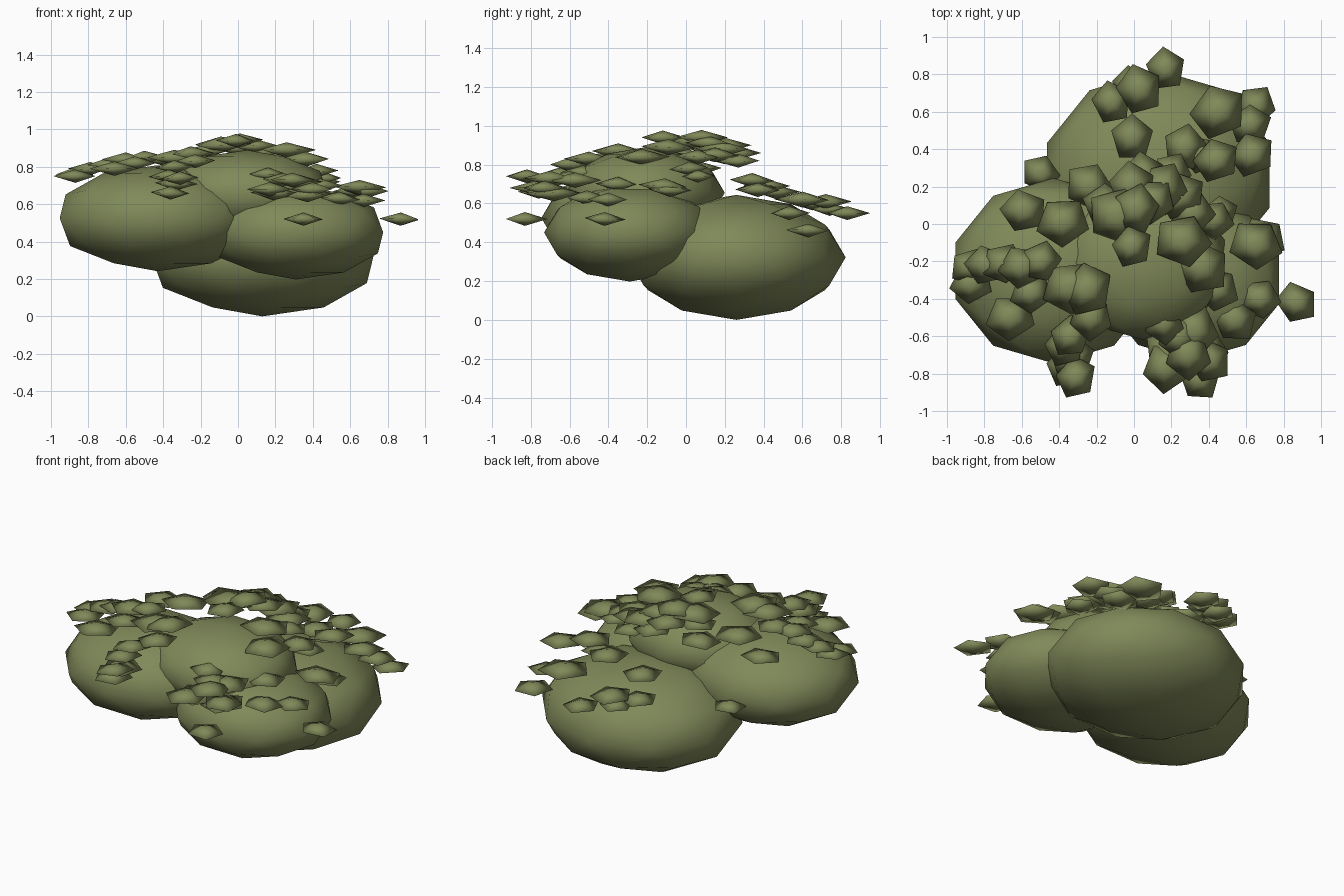
import bpy
import bmesh
import math
import random
from mathutils import Matrix, Vector

random.seed(4)

default_cube = bpy.data.objects.get("Cube")
if default_cube:
    bpy.data.objects.remove(default_cube, do_unlink=True)

# One olive green for the whole bush
olive_green = bpy.data.materials.new("olive_green")
olive_green.use_nodes = True
colour = (0.215, 0.25, 0.1, 1)
olive_green.diffuse_color = colour
olive_green.node_tree.nodes["Principled BSDF"].inputs["Base Color"].default_value = colour


def add_object(name, bm):
    """Turn a bmesh into a smooth shaded, coloured object."""
    bmesh.ops.recalc_face_normals(bm, faces=bm.faces)
    for face in bm.faces:
        face.smooth = True
    mesh = bpy.data.meshes.new(name)
    bm.to_mesh(mesh)
    bm.free()
    mesh.materials.append(olive_green)
    obj = bpy.data.objects.new(name, mesh)
    bpy.context.collection.objects.link(obj)
    return obj


def foliage_mound(name, centre, radius):
    """A flattened low-poly ball; every mound shares the same proportions."""
    bm = bmesh.new()
    bmesh.ops.create_icosphere(bm, subdivisions=2, radius=radius)
    bmesh.ops.scale(bm, vec=(-1, 0.9, 0.515), verts=bm.verts)
    bmesh.ops.translate(bm, vec=centre, verts=bm.verts)
    add_object(name, bm)


def add_leaf(bm, centre, radius):
    """A thin five-sided double pyramid with one corner pointing outward."""
    height = 0.02 + radius * 0.13
    outward = math.atan2(centre.y, centre.x) + random.uniform(-0.4, 0.4)
    tilt = Matrix.Rotation(random.uniform(-0.06, 0.06), 3, "X")
    place = Matrix.Rotation(outward, 3, "Z") @ tilt
    rim = []
    for corner in range(5):
        angle = math.tau * corner / 5
        point = Vector((math.cos(angle), math.sin(angle) * 0.9, 0)) * radius
        rim.append(bm.verts.new(centre + place @ point))
    for side in (-1, 1):
        tip = bm.verts.new(centre + place @ Vector((0, 0, side * height)))
        for corner in range(5):
            bm.faces.new((rim[corner], rim[(corner + 1) % 5], tip))


def leaf_clump(name, leaves):
    """Leaves of one clump: x, y, z and radius in hundredths of a unit."""
    bm = bmesh.new()
    for x, y, z, radius in leaves:
        add_leaf(bm, Vector((x, y, z)) / 100, radius / 100)
    add_object(name, bm)


# Four overlapping mounds
foliage_mound("back_mound", (0.13, 0.26, 0.322), 0.625)
foliage_mound("right_mound", (-0.43, -0.25, 0.525), 0.55)
foliage_mound("left_mound", (0.31, -0.29, 0.45), 0.49)
foliage_mound("crown_mound", (0.05, -0.21, 0.655), 0.455)

# Leaves on the crown
leaf_clump("crown_leaves", [
    (-9, 4, 92, 17), (1, 8, 94, 14), (-1, -12, 94, 12), (5, 26, 86, 13),
    (15, 19, 88, 15), (25, 15, 85, 14), (31, 6, 84, 13), (42, 2, 78, 12),
    (46, 6, 74, 10), (26, -9, 89, 16), (36, -23, 84, 16), (20, 27, 82, 12),
    (-15, 10, 89, 13), (-1, 20, 90, 14), (10, 12, 91, 13), (-24, 20, 84, 14),
    (-38, 1, 84, 15), (-59, 7, 78, 13),
])

# Leaves on the back
leaf_clump("back_leaves", [
    (17, 83, 55, 12), (3, 72, 61, 14), (-12, 65, 60, 12), (-2, 74, 57, 11),
    (45, 60, 62, 16), (65, 63, 46, 12), (62, 53, 55, 12), (-50, 27, 51, 11),
    (-1, 46, 66, 13), (27, 41, 69, 13), (44, 34, 72, 13), (63, 37, 67, 13),
    (36, 37, 68, 11),
])

# Leaves on the right side and its front corner
leaf_clump("right_leaves", [
    (-87, -32, 75, 12), (-88, -23, 76, 11), (-79, -22, 79, 12),
    (-70, -21, 81, 12), (-60, -23, 84, 13), (-55, -37, 82, 12),
    (-66, -50, 79, 14), (-50, -20, 85, 12), (-25, -35, 87, 15),
    (-34, -34, 85, 16), (-23, -50, 83, 13), (-34, -60, 80, 12),
    (-37, -65, 75, 12), (-33, -72, 71, 13), (-36, -76, 66, 12),
    (-31, -82, 74, 12),
])

# Leaves on the left side and its front corner
leaf_clump("left_leaves", [
    (65, -11, 69, 15), (69, -8, 67, 13), (44, -35, 70, 13), (54, -51, 63, 13),
    (67, -40, 62, 12), (87, -42, 52, 12), (24, -60, 73, 13), (19, -69, 66, 15),
    (32, -57, 72, 15), (37, -68, 65, 15), (17, -77, 68, 14), (35, -83, 52, 12),
    (40, -73, 68, 13), (16, -53, 76, 12), (29, -70, 73, 14),
])
